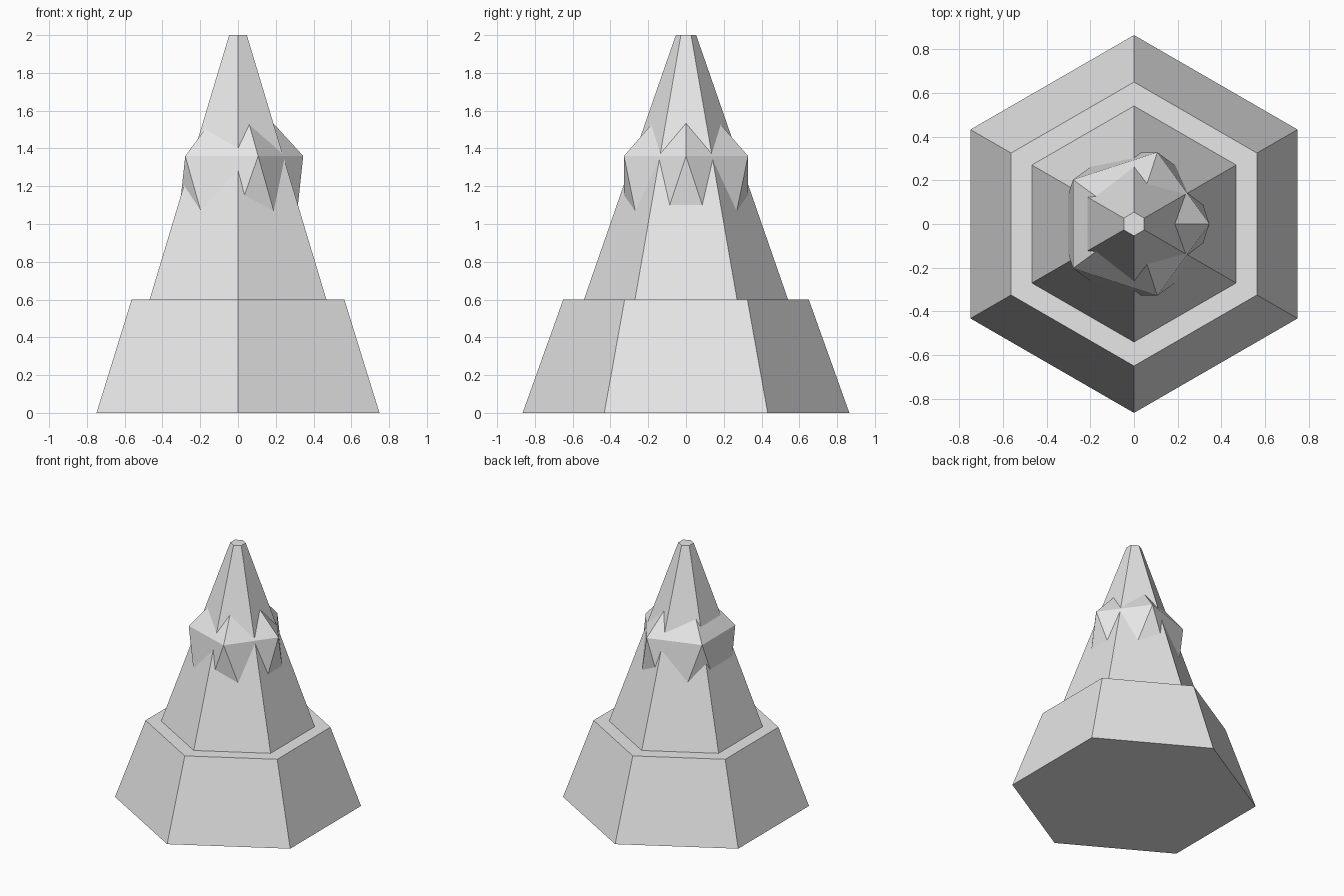
import bpy

cube = bpy.data.objects.get("Cube")
if cube:
    bpy.data.objects.remove(cube, do_unlink=True)

# One plain stone colour for everything
stone = bpy.data.materials.new("pale_grey_stone")
stone.use_nodes = True
colour = (0.8, 0.8, 0.8, 1)
stone.diffuse_color = colour
stone.node_tree.nodes["Principled BSDF"].inputs["Base Color"].default_value = colour


def finish(name):
    ob = bpy.context.object
    ob.name = ob.data.name = name
    ob.data.materials.append(stone)
    return ob


def hex_frustum(name, r_low, r_high, z_low, z_high):
    """Six-sided tapered block with corners on the y axis."""
    bpy.ops.mesh.primitive_cone_add(
        vertices=6, radius1=r_low, radius2=r_high, depth=z_high - z_low,
        location=(0, 0, (z_low + z_high) / 2))
    return finish(name)


# Wide stepped base
hex_frustum("base", 0.865, 0.65, 0, 0.6)

# Tall spire, sunk a little into the base
hex_frustum("spire", 0.575, 0.054, 0.5, 2)

# Faceted boulder, stretched upward, poking through the spire's sides
bpy.ops.mesh.primitive_ico_sphere_add(subdivisions=1, radius=1, location=(0, 0, 1.054))
boulder = finish("faceted_boulder")
boulder.scale = (0.386, 0.386, 0.684)
bpy.ops.object.transform_apply(location=False, rotation=False, scale=True)
